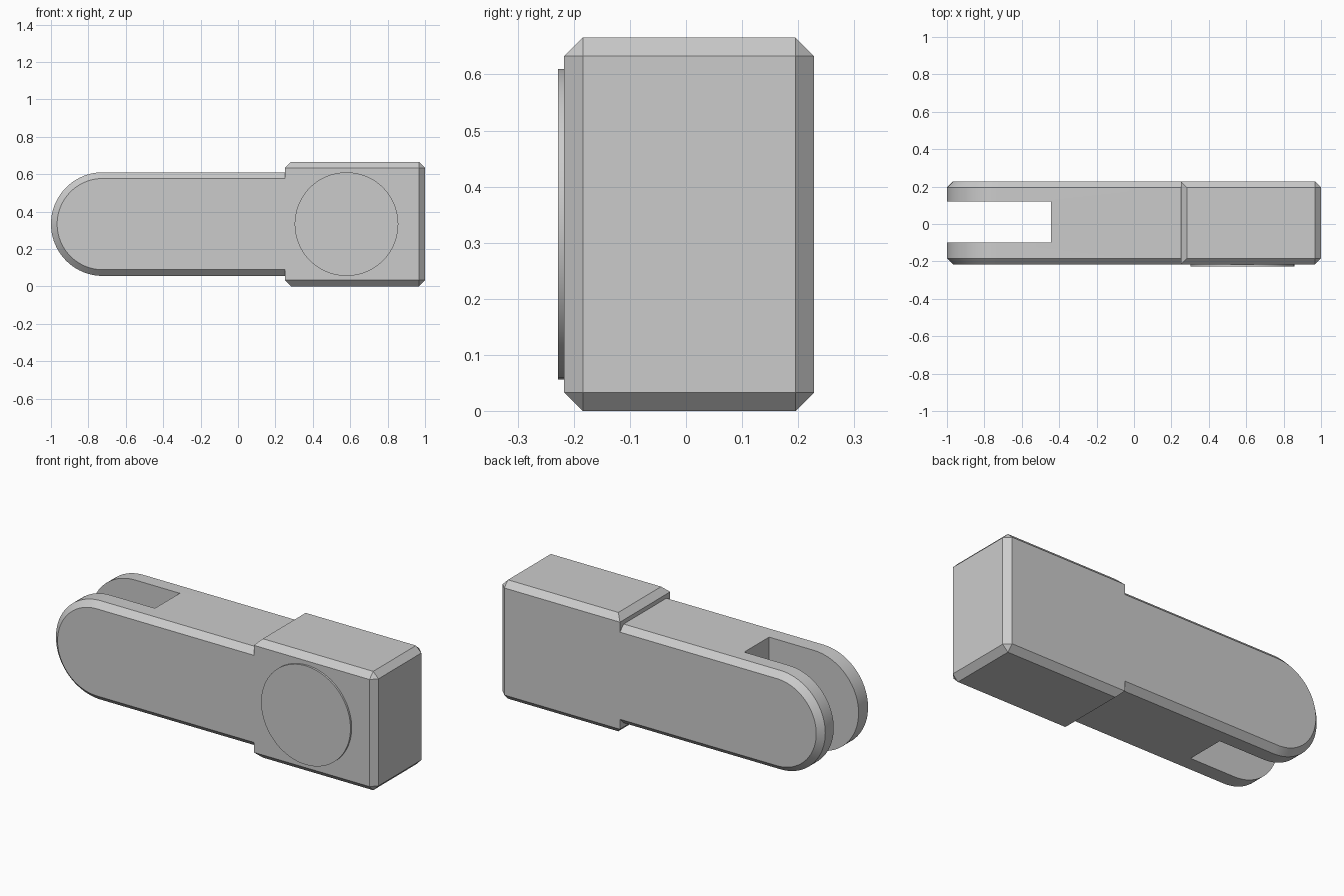
import bpy
import bmesh
from math import cos, sin, pi, radians
from mathutils import Matrix, Vector

old = bpy.data.objects.get("Cube")
if old:
    bpy.data.objects.remove(old, do_unlink=True)

FRONT, BACK = -0.217, 0.228
MID_Z = 0.333
CHAMFER = 0.033
SHOULDER = 0.25          # where the arm meets the block
RADIUS = 0.277

grey = bpy.data.materials.new("plain grey")
grey.use_nodes = True
colour = (0.6, 0.6, 0.6, 1)
grey.diffuse_color = colour
grey.node_tree.nodes["Principled BSDF"].inputs["Base Color"].default_value = colour


def finish(bm, name):
    """Turn a bmesh into a grey object with smooth curves and sharp edges."""
    bmesh.ops.recalc_face_normals(bm, faces=bm.faces)
    mesh = bpy.data.meshes.new(name)
    bm.to_mesh(mesh)
    bm.free()
    mesh.materials.append(grey)
    obj = bpy.data.objects.new(name, mesh)
    bpy.context.collection.objects.link(obj)
    bpy.ops.object.select_all(action="DESELECT")
    obj.select_set(True)
    bpy.context.view_layer.objects.active = obj
    bpy.ops.object.shade_smooth_by_angle(angle=radians(20))
    return obj


def box(low, high):
    bm = bmesh.new()
    low, high = Vector(low), Vector(high)
    bmesh.ops.create_cube(bm, size=1)
    bmesh.ops.scale(bm, vec=high - low, verts=bm.verts)
    bmesh.ops.translate(bm, vec=(low + high) / 2, verts=bm.verts)
    return bm


# End block: every edge chamfered except the two uprights at the shoulder
bm = box((SHOULDER, FRONT, 0), (1, BACK, 2 * MID_Z))
edges = [e for e in bm.edges
         if not all(abs(v.co.x - SHOULDER) < 0.001 for v in e.verts)
         or abs(e.verts[0].co.z - e.verts[1].co.z) < 0.001]
bmesh.ops.bevel(bm, geom=edges, offset=CHAMFER, segments=1,
                affect="EDGES", profile=0.5)
finish(bm, "end_block")

# Arm: round-ended outline lofted front to back with chamfered rims
STEPS = 40
bm = bmesh.new()
rings = []
for y, r in ((FRONT, RADIUS - CHAMFER), (FRONT + CHAMFER, RADIUS),
             (BACK - CHAMFER, RADIUS), (BACK, RADIUS - CHAMFER)):
    points = [(SHOULDER, MID_Z + r)]
    for i in range(STEPS + 1):
        a = pi / 2 + pi * i / STEPS
        points.append((RADIUS - 1 + r * cos(a), MID_Z + r * sin(a)))
    points.append((SHOULDER, MID_Z - r))
    rings.append([bm.verts.new((x, y, z)) for x, z in points])
count = len(rings[0])
for a, b in zip(rings, rings[1:]):
    for i in range(count - 1):
        bm.faces.new((a[i], a[i + 1], b[i + 1], b[i]))
bm.faces.new(rings[0])
bm.faces.new(rings[-1])
bm.faces.new([r[0] for r in rings] + [r[-1] for r in reversed(rings)])
arm = finish(bm, "forked_arm")

# Slot through the rounded end
cutter = finish(box((-1.2, -0.1, -0.2), (-0.445, 0.12, 0.9)), "slot_cutter")
cutter.hide_render = True
slot = arm.modifiers.new("slot", "BOOLEAN")
slot.operation = "DIFFERENCE"
slot.solver = "EXACT"
slot.object = cutter
bpy.context.view_layer.objects.active = arm
bpy.ops.object.modifier_apply(modifier=slot.name)
bpy.data.objects.remove(cutter, do_unlink=True)
bpy.ops.object.select_all(action="DESELECT")
arm.select_set(True)
bpy.ops.object.shade_smooth_by_angle(angle=radians(20))

# Thin round cap on the front of the block
bm = bmesh.new()
depth = 0.02
bmesh.ops.create_cone(bm, cap_ends=True, segments=80, radius1=RADIUS,
                      radius2=RADIUS, depth=depth,
                      matrix=Matrix.Translation((0.58, -0.228 + depth / 2, MID_Z))
                      @ Matrix.Rotation(pi / 2, 4, "X"))
finish(bm, "round_cap")
